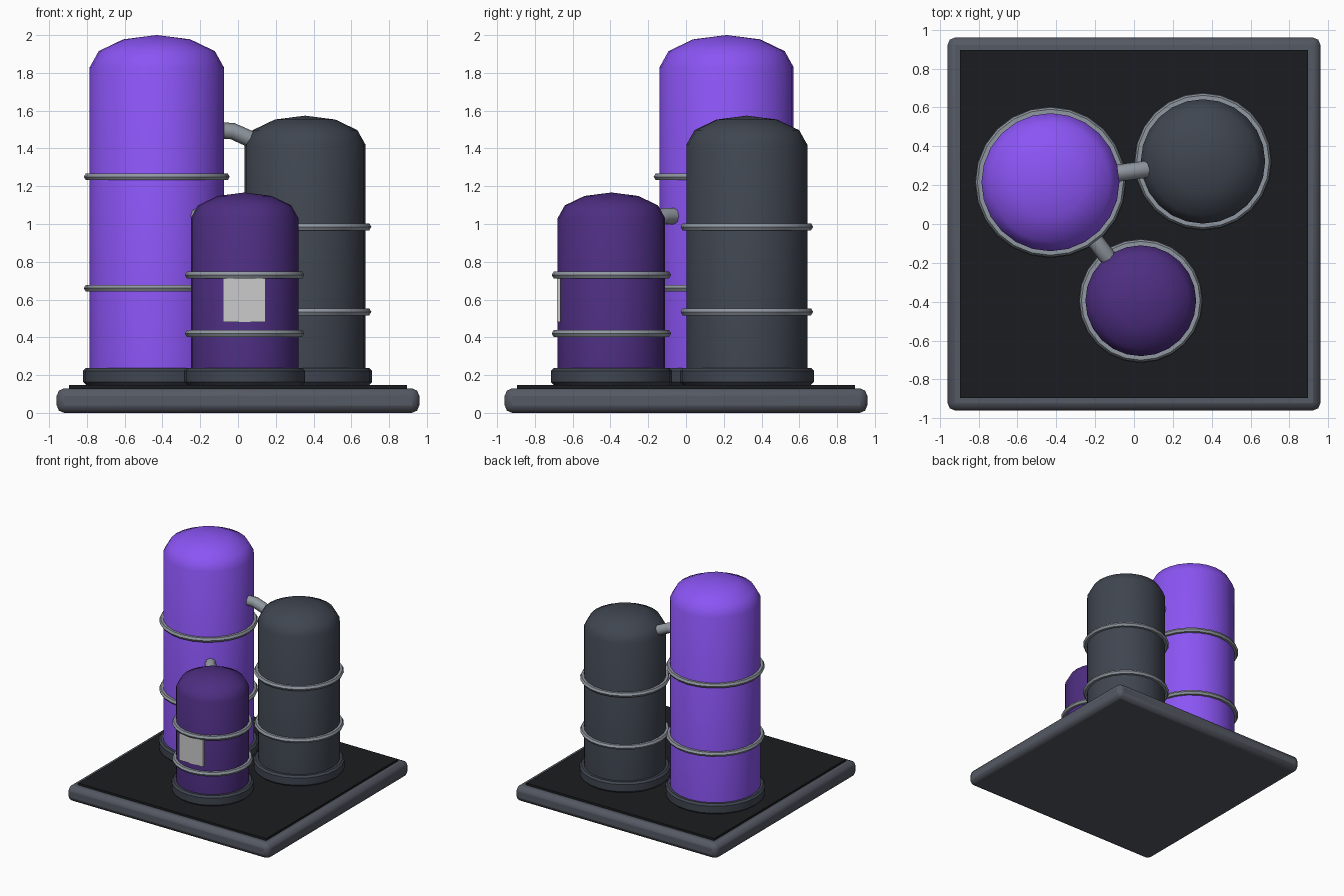
import bpy, math
from mathutils import Vector

if "Cube" in bpy.data.objects:
    bpy.data.objects.remove(bpy.data.objects["Cube"])


def material(name, rgb):
    m = bpy.data.materials.new(name)
    m.diffuse_color = (*rgb, 1)
    m.use_nodes = True
    m.node_tree.nodes["Principled BSDF"].inputs["Base Color"].default_value = m.diffuse_color
    return m


FRAME = material("frame grey", (0.09, 0.10, 0.125))
DECK = material("deck black", (0.011, 0.012, 0.014))
SLATE = material("slate", (0.05, 0.06, 0.08))
VIOLET = material("violet", (0.26, 0.09, 0.91))
PLUM = material("plum", (0.075, 0.027, 0.22))
STEEL = material("steel", (0.28, 0.31, 0.35))


def finish(name, mat=None, bevel=0, segs=2, smooth=True):
    o = bpy.context.object
    o.name = name
    if mat:
        o.data.materials.append(mat)
    if bevel:
        b = o.modifiers.new("bevel", 'BEVEL')
        b.width, b.segments = bevel, segs
        b.limit_method = 'ANGLE'
        b.angle_limit = math.radians(40)
    if smooth:
        bpy.ops.object.shade_smooth_by_angle(angle=math.radians(40))
    return o


def box(name, size, loc, mat=None, bevel=0):
    bpy.ops.mesh.primitive_cube_add(size=1, location=loc)
    bpy.context.object.scale = size
    bpy.ops.object.transform_apply(location=False, rotation=False, scale=True)
    return finish(name, mat, bevel)


def lathe(name, profile, x, y, mat, n=24):
    # profile of (radius, height); zero radius closes at a pole
    verts, rings, faces = [], [], []
    for r, z in profile:
        k = n if r > 0 else 1
        rings.append([len(verts) + i for i in range(k)])
        verts += [(r * math.cos(i * math.tau / n), r * math.sin(i * math.tau / n), z) for i in range(k)]
    for a, b in zip(rings, rings[1:]):
        for i in range(n):
            j = (i + 1) % n
            f = [a[i % len(a)], a[j % len(a)], b[j % len(b)], b[i % len(b)]]
            faces.append(list(dict.fromkeys(f)))
    me = bpy.data.meshes.new(name)
    me.from_pydata(verts, [], faces)
    o = bpy.data.objects.new(name, me)
    o.location = (x, y, 0)
    bpy.context.collection.objects.link(o)
    bpy.ops.object.select_all(action='DESELECT')
    bpy.context.view_layer.objects.active = o
    o.select_set(True)
    return finish(name, mat)


def tank(name, x, y, r, wall_top, bands, mat):
    # foot ring
    f = r + 0.035
    lathe(name + "_foot", [(0, 0.148), (f - 0.015, 0.148), (f, 0.163), (f, 0.223),
                           (f - 0.015, 0.238), (0, 0.238)], x, y, SLATE)
    # body with a flattened dome
    dome = [(r * math.cos(math.radians(a)), wall_top + 0.48 * r * math.sin(math.radians(a)))
            for a in (0, 30, 60)]
    lathe(name + "_body", [(0, 0.18), (r, 0.18)] + dome + [(0, wall_top + 0.48 * r)], x, y, mat)
    # bands
    for i, z in enumerate(bands):
        bpy.ops.mesh.primitive_torus_add(location=(x, y, z), major_radius=r + 0.01,
                                         minor_radius=0.021, major_segments=24, minor_segments=6)
        finish(f"{name}_band_{i + 1}", STEEL)


def pipe(name, pts, r=0.044):
    cu = bpy.data.curves.new(name, 'CURVE')
    cu.dimensions = '3D'
    cu.bevel_depth, cu.bevel_resolution = r, 2
    cu.use_fill_caps = True
    s = cu.splines.new('POLY')
    s.points.add(len(pts) - 1)
    for p, co in zip(s.points, pts):
        p.co = (*co, 1)
    cu.materials.append(STEEL)
    bpy.context.collection.objects.link(bpy.data.objects.new(name, cu))


# base
box("base_frame", (1.92, 1.92, 0.13), (0, 0, 0.065), FRAME, 0.04)
box("base_deck", (1.79, 1.79, 0.05), (0, 0, 0.123), DECK)

# tanks
tank("tall_tank", -0.43, 0.215, 0.355, 1.83, (0.66, 1.25), VIOLET)
tank("medium_tank", 0.355, 0.322, 0.32, 1.42, (0.535, 0.985), SLATE)
tank("small_tank", 0.035, -0.395, 0.285, 1.03, (0.42, 0.73), PLUM)

# connecting pipes
pipe("upper_pipe", [(-0.12, 0.257, 1.495), (-0.03, 0.269, 1.492), (0.12, 0.289, 1.425)])
pipe("lower_pipe", [(-0.235, -0.04, 1.042), (-0.178, -0.115, 1.042), (-0.10, -0.217, 0.995)])

# blank label on the small tank
box("label_plate", (0.225, 0.02, 0.23), (0.032, -0.674, 0.597))
